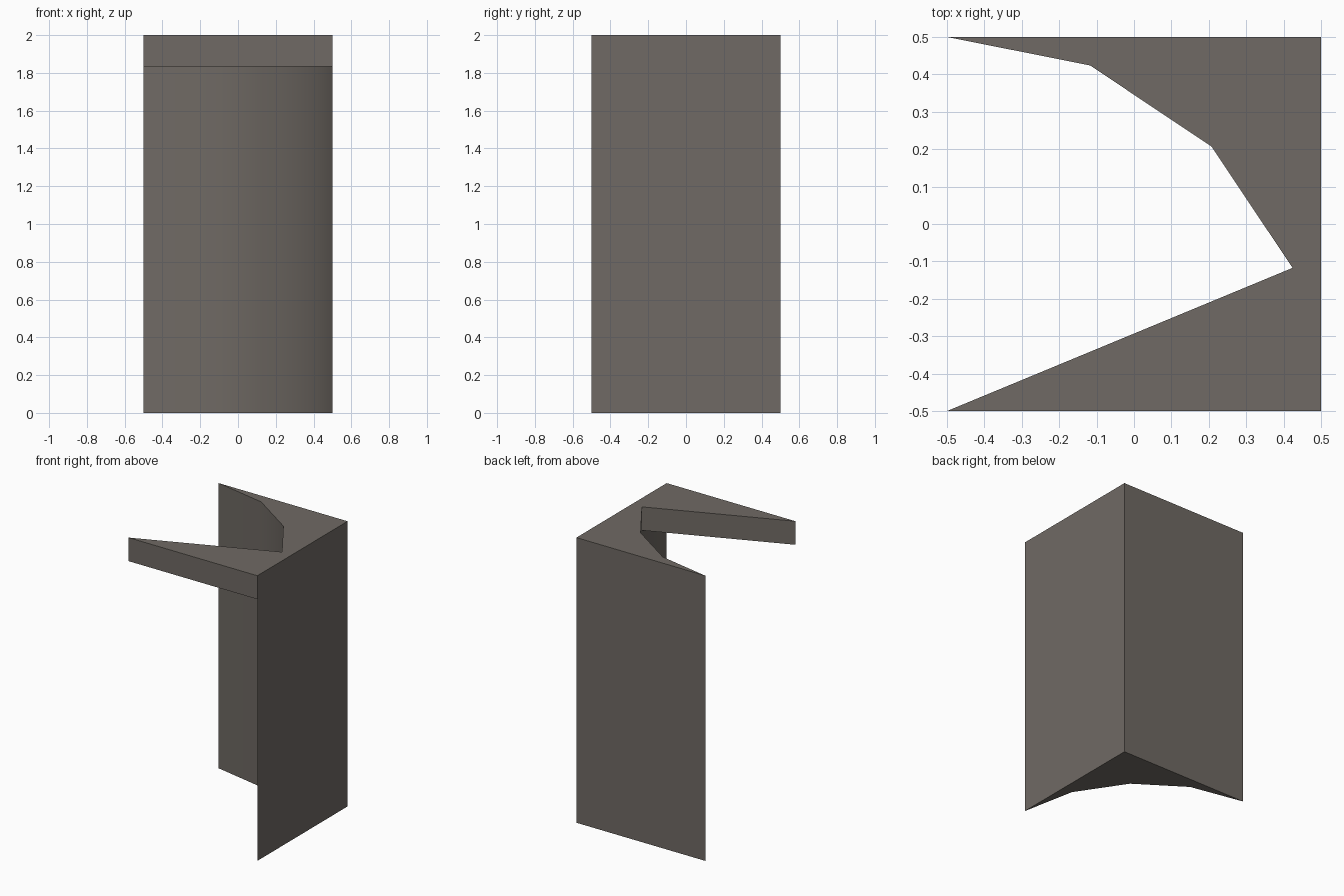
import bpy, bmesh, math

if "Cube" in bpy.data.objects:
    bpy.data.objects.remove(bpy.data.objects["Cube"])

stone = bpy.data.materials.new("warm grey stone")
stone.diffuse_color = (0.162, 0.144, 0.128, 1)
stone.use_nodes = True
stone.node_tree.nodes["Principled BSDF"].inputs["Base Color"].default_value = stone.diffuse_color


def prism(name, outline, z0, z1, open_sides=()):
    """Extrude a counter-clockwise outline; open_sides are joints left without a wall."""
    bm = bmesh.new()
    low = [bm.verts.new((x, y, z0)) for x, y in outline]
    high = [bm.verts.new((x, y, z1)) for x, y in outline]
    caps = [bm.faces.new(low[::-1]), bm.faces.new(high)]
    n = len(outline)
    for i in range(n):
        if i not in open_sides:
            j = (i + 1) % n
            bm.faces.new((low[i], low[j], high[j], high[i]))
    bmesh.ops.triangulate(bm, faces=caps)
    mesh = bpy.data.meshes.new(name)
    bm.to_mesh(mesh)
    bm.free()
    mesh.materials.append(stone)
    obj = bpy.data.objects.new(name, mesh)
    bpy.context.collection.objects.link(obj)
    bpy.ops.object.select_all(action='DESELECT')
    obj.select_set(True)
    bpy.context.view_layer.objects.active = obj
    bpy.ops.object.shade_smooth_by_angle(angle=math.radians(30))
    return obj


# Quarter-circle hollow, centred on the front left corner
arc = [(-0.5 + math.cos(math.radians(a)), -0.5 + math.sin(math.radians(a)))
       for a in (90, 67.5, 45, 22.5, 0)]

# Full-height corner column with the concave inner face
prism("corner_column", [(0.5, 0.5)] + arc, 0, 2)

# Thin triangular ledge along the front top edge, joined to the last arc facet
prism("top_ledge", [(-0.5, -0.5), (0.5, -0.5), arc[3]], 1.835, 2, open_sides=(1,))
